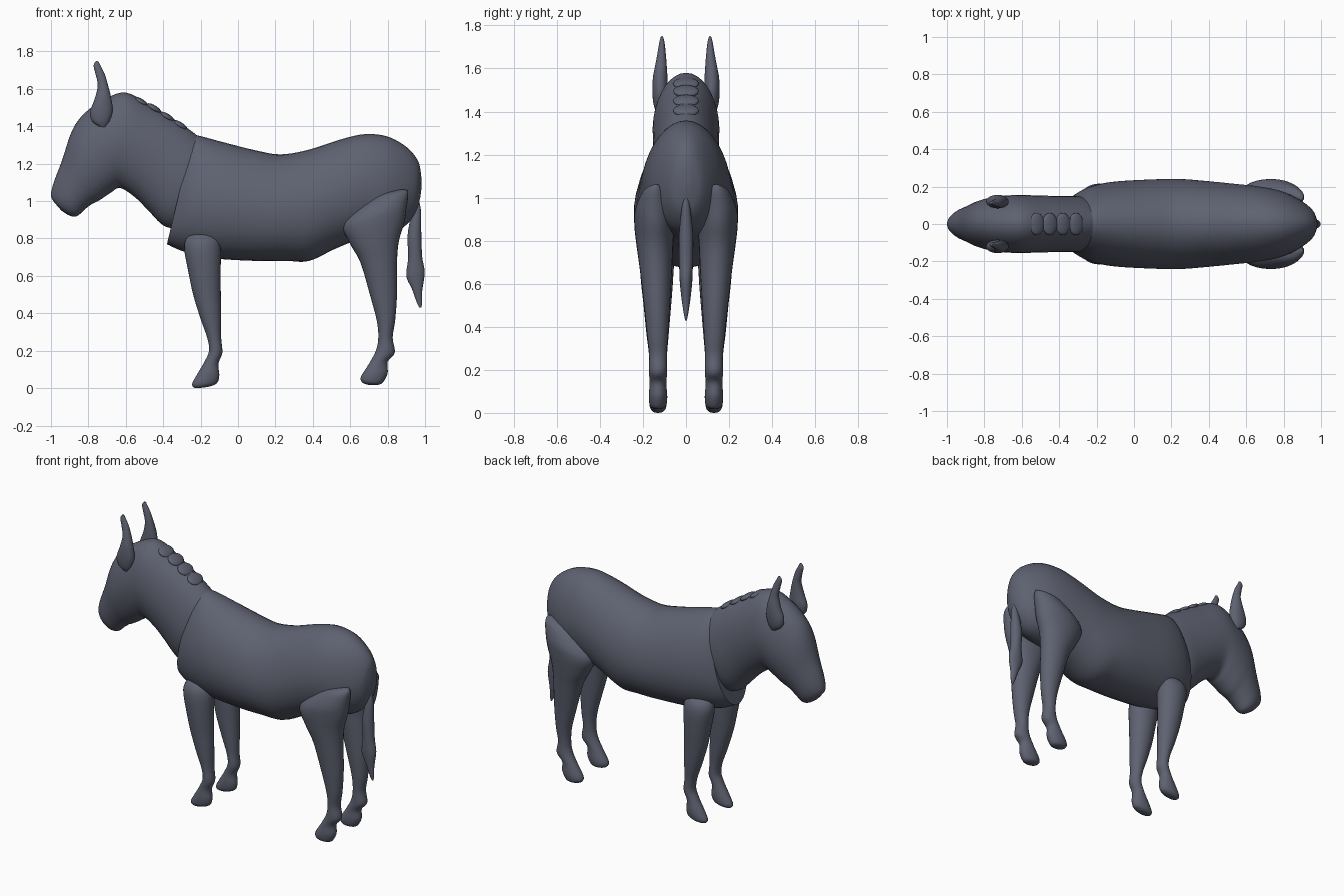
import bpy, bmesh, math
from mathutils import Vector

grey = bpy.data.materials.new("slate_grey")
grey.diffuse_color = (0.112, 0.12, 0.163, 1)


def spline(rows, n):
    """Catmull-Rom through the stations, n steps per span."""
    out = []
    for i in range(len(rows) - 1):
        p = [rows[max(0, min(len(rows) - 1, i + k))] for k in (-1, 0, 1, 2)]
        for s in range(n):
            t = s / n
            out.append([0.5 * (2 * b + (c - a) * t + (2 * a - 5 * b + 4 * c - d) * t * t
                               + (3 * b - a - 3 * c + d) * t ** 3)
                        for a, b, c, d in zip(*p)])
    out.append(list(rows[-1]))
    return out


def loft(name, rows, egg=0.0, mirror=False, sides=36, steps=5):
    """Each row: x,z of one profile edge, x,z of the other, half width, y centre."""
    bm = bmesh.new()
    rings = []
    for x0, z0, x1, z1, w, y in spline(rows, steps):
        a, b = Vector((x0, y, z0)), Vector((x1, y, z1))
        mid, half = (a + b) / 2, (a - b) / 2
        ring = []
        for k in range(sides):
            t = 2 * math.pi * k / sides
            wide = w * math.sin(t) * (1 - egg * math.cos(t))
            ring.append(bm.verts.new(mid + half * math.cos(t) + Vector((0, wide, 0))))
        rings.append(ring)
    for r, q in zip(rings, rings[1:]):
        for k in range(sides):
            j = (k + 1) % sides
            bm.faces.new((r[k], r[j], q[j], q[k]))
    bm.faces.new(rings[0])
    bm.faces.new(rings[-1])
    bmesh.ops.recalc_face_normals(bm, faces=bm.faces)
    me = bpy.data.meshes.new(name)
    bm.to_mesh(me)
    bm.free()
    return finish(name, me, mirror)


def finish(name, me, mirror=False):
    ob = bpy.data.objects.new(name, me)
    bpy.context.collection.objects.link(ob)
    me.materials.append(grey)
    bpy.context.view_layer.objects.active = ob
    ob.select_set(True)
    bpy.ops.object.shade_smooth_by_angle(angle=math.radians(50))
    ob.select_set(False)
    if mirror:
        m = ob.modifiers.new("mirror", 'MIRROR')
        m.use_axis = (False, True, False)
        m.use_mirror_merge = False
    return ob


# torso, chest to rump
loft("body", [
    (-.24, 1.355, -.38, .77, .15, 0), (-.19, 1.345, -.29, .73, .195, 0),
    (-.08, 1.315, -.14, .695, .225, 0), (.10, 1.27, .10, .68, .238, 0),
    (.23, 1.25, .26, .68, .24, 0), (.38, 1.275, .38, .68, .23, 0),
    (.55, 1.33, .52, .745, .215, 0), (.68, 1.358, .66, .80, .20, 0),
    (.80, 1.345, .78, .82, .175, 0), (.90, 1.29, .87, .85, .13, 0),
    (.96, 1.22, .94, .92, .08, 0), (.978, 1.15, .97, 1.0, .035, 0),
    (.98, 1.10, .98, 1.06, .01, 0)], egg=0.1)

# neck and head, from inside the chest to the muzzle
loft("head_and_neck", [
    (-.15, 1.29, -.32, .85, .14, 0), (-.23, 1.36, -.40, .87, .15, 0),
    (-.33, 1.43, -.48, .95, .15, 0), (-.45, 1.50, -.55, 1.02, .152, 0),
    (-.60, 1.58, -.63, 1.07, .155, 0), (-.73, 1.535, -.68, 1.045, .15, 0),
    (-.83, 1.46, -.74, 1.005, .137, 0), (-.89, 1.37, -.78, .985, .122, 0),
    (-.94, 1.22, -.82, .955, .10, 0), (-.985, 1.10, -.86, .92, .078, 0),
    (-1.0, 1.03, -.90, .922, .05, 0), (-.98, .99, -.945, .95, .015, 0)], egg=0.05)

# low tufts of the mane
for i, (x, z) in enumerate([(-.52, 1.535), (-.45, 1.50), (-.38, 1.455), (-.31, 1.41)]):
    bm = bmesh.new()
    bmesh.ops.create_uvsphere(bm, u_segments=20, v_segments=12, radius=1)
    for v in bm.verts:
        v.co = Vector((x + .04 * v.co.x, .06 * v.co.y, z - .005 - .02 * v.co.x + .02 * v.co.z))
    me = bpy.data.meshes.new("mane_tuft")
    bm.to_mesh(me)
    bm.free()
    finish("mane_tuft", me)

# ears
loft("ear", [
    (-.745, 1.40, -.71, 1.395, .012, .125), (-.782, 1.43, -.685, 1.43, .028, .122),
    (-.79, 1.48, -.67, 1.49, .036, .12), (-.765, 1.55, -.68, 1.56, .034, .12),
    (-.75, 1.62, -.695, 1.62, .026, .116), (-.762, 1.68, -.713, 1.68, .018, .113),
    (-.772, 1.725, -.733, 1.72, .012, .112), (-.758, 1.75, -.745, 1.745, .005, .112)],
    mirror=True, sides=24)

# front legs
loft("front_leg", [
    (-.21, .832, -.17, .832, .02, .13), (-.268, .81, -.11, .81, .06, .132),
    (-.288, .75, -.092, .75, .08, .135), (-.265, .62, -.093, .62, .075, .135),
    (-.24, .50, -.092, .50, .064, .133), (-.20, .37, -.09, .37, .052, .132),
    (-.165, .27, -.09, .27, .042, .13), (-.155, .20, -.084, .19, .041, .13),
    (-.18, .14, -.105, .13, .038, .13), (-.215, .08, -.10, .07, .042, .13),
    (-.245, .025, -.11, .03, .038, .13), (-.235, .003, -.14, .012, .025, .13),
    (-.21, 0, -.17, .005, .008, .13)], mirror=True, sides=28)

# hind legs with broad thighs
loft("hind_leg", [
    (.87, 1.062, .905, 1.06, .012, .14), (.74, 1.03, .91, 1.03, .055, .145),
    (.61, .935, .90, .955, .088, .148), (.56, .865, .888, .88, .093, .147),
    (.60, .77, .86, .785, .085, .145), (.655, .67, .85, .67, .075, .14),
    (.705, .50, .85, .50, .06, .135), (.742, .36, .84, .36, .048, .132),
    (.75, .27, .827, .27, .041, .13), (.737, .20, .838, .19, .042, .13),
    (.70, .13, .80, .14, .039, .13), (.657, .06, .80, .08, .043, .13),
    (.665, .03, .775, .03, .035, .13), (.695, .018, .75, .018, .012, .13)],
    mirror=True, sides=28)

# tail
loft("tail", [
    (.94, 1.01, .965, 1.01, .008, 0), (.93, .95, .978, .95, .02, 0),
    (.907, .82, .98, .82, .033, 0), (.91, .70, .985, .70, .032, 0),
    (.90, .60, .998, .62, .029, 0), (.93, .53, .985, .52, .02, 0),
    (.955, .46, .985, .46, .01, 0), (.97, .43, .98, .43, .004, 0)], sides=20)
